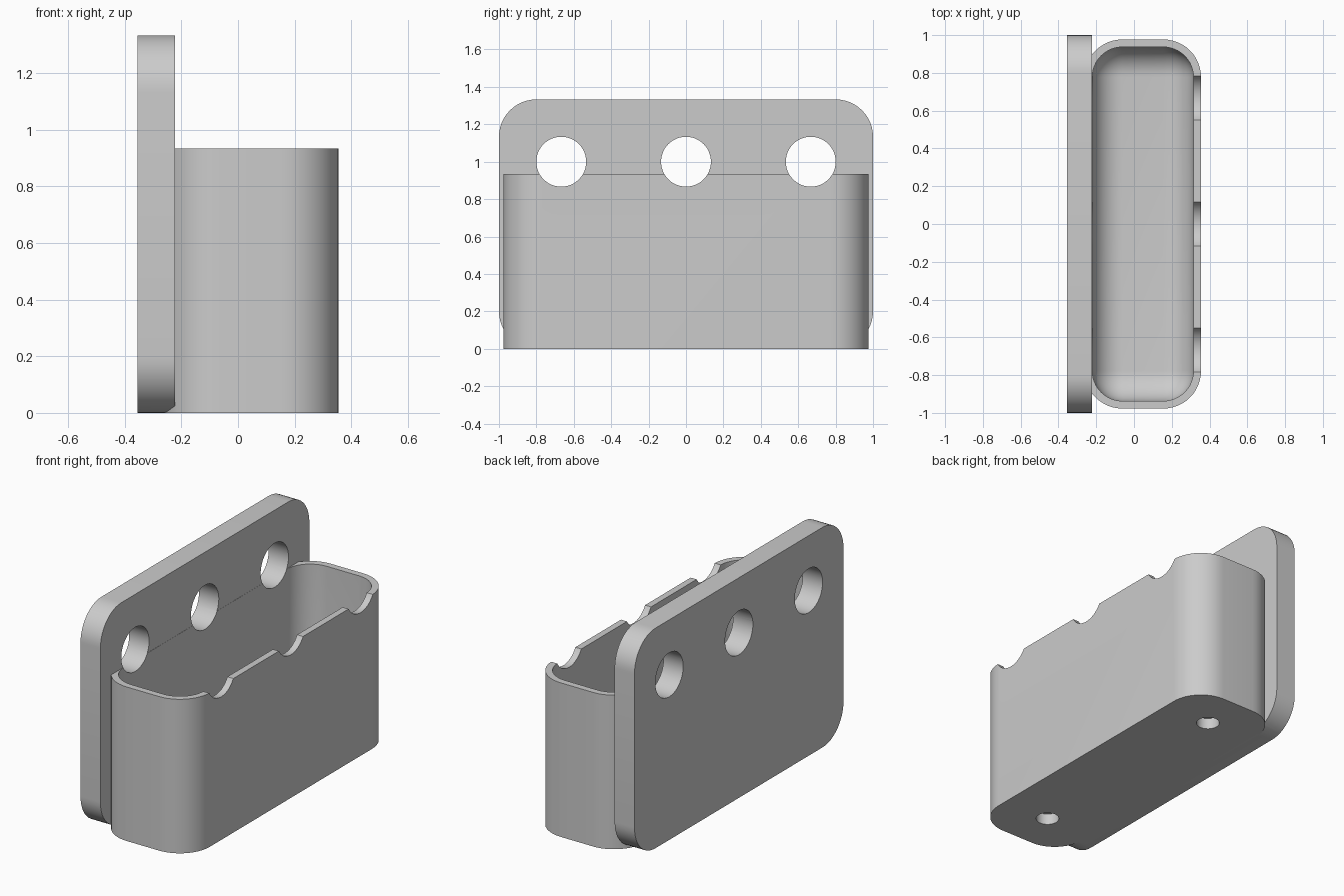
import bpy, bmesh
from math import radians
from mathutils import Matrix

if "Cube" in bpy.data.objects:
    bpy.data.objects.remove(bpy.data.objects["Cube"], do_unlink=True)

grey = bpy.data.materials.new("plain grey")
grey.use_nodes = True
colour = (0.6, 0.6, 0.6, 1)
grey.diffuse_color = colour
grey.node_tree.nodes["Principled BSDF"].inputs["Base Color"].default_value = colour


def add_object(name, bm):
    mesh = bpy.data.meshes.new(name)
    bmesh.ops.recalc_face_normals(bm, faces=bm.faces)
    bm.to_mesh(mesh)
    bm.free()
    mesh.materials.append(grey)
    obj = bpy.data.objects.new(name, mesh)
    bpy.context.collection.objects.link(obj)
    return obj


def rounded_box(name, low, high, radius, axis, round_floor=False):
    """Box with the edges along one axis rounded, and optionally its floor edges."""
    bm = bmesh.new()
    bmesh.ops.create_cube(bm, size=1)
    for v in bm.verts:
        for i in range(3):
            v.co[i] = low[i] if v.co[i] < 0 else high[i]

    def chosen(edge):
        a, b = (v.co for v in edge.verts)
        along = abs(a[axis] - b[axis]) > 0.01
        floor = round_floor and max(a.z, b.z) < low[2] + 0.01
        return along or floor

    bmesh.ops.bevel(bm, geom=[e for e in bm.edges if chosen(e)], offset=radius,
                    segments=12, profile=0.5, affect="EDGES", clamp_overlap=True)
    return add_object(name, bm)


def cylinder(name, centre, radius, depth, axis):
    bm = bmesh.new()
    turn = Matrix.Rotation(radians(90), 4, "Y") if axis == 0 else Matrix()
    bmesh.ops.create_cone(bm, cap_ends=True, segments=48, radius1=radius, radius2=radius,
                          depth=depth, matrix=Matrix.Translation(centre) @ turn)
    return add_object(name, bm)


def combine(target, tool, operation):
    mod = target.modifiers.new(operation.lower(), "BOOLEAN")
    mod.operation, mod.solver, mod.object = operation, "EXACT", tool
    bpy.context.view_layer.objects.active = target
    bpy.ops.object.modifier_apply(modifier=mod.name)
    bpy.data.objects.remove(tool, do_unlink=True)


# Back plate and the rounded bin joined to it
holder = rounded_box("wall_holder", (-0.355, -1, 0), (-0.222, 1, 1.333), 0.2, 0)
bin_body = rounded_box("bin_body", (-0.262, -0.977, 0), (0.355, 0.977, 0.933), 0.2, 2)
combine(holder, bin_body, "UNION")

# Hollow with softly rounded floor
hollow = rounded_box("hollow", (-0.221, -0.937, 0.1), (0.315, 0.937, 1.3), 0.16, 2, True)
combine(holder, hollow, "DIFFERENCE")

# Screw holes, which also notch the rim of the bin
for y in (-0.667, 0, 0.667):
    combine(holder, cylinder("screw_hole", (0, y, 1), 0.1333, 2, 0), "DIFFERENCE")

# Shallow round recesses underneath
for y in (-0.71, 0.71):
    combine(holder, cylinder("recess", (0.047, y, 0), 0.065, 0.134, 2), "DIFFERENCE")

bpy.ops.object.select_all(action="DESELECT")
holder.select_set(True)
bpy.context.view_layer.objects.active = holder
bpy.ops.object.shade_smooth_by_angle(angle=radians(30))
